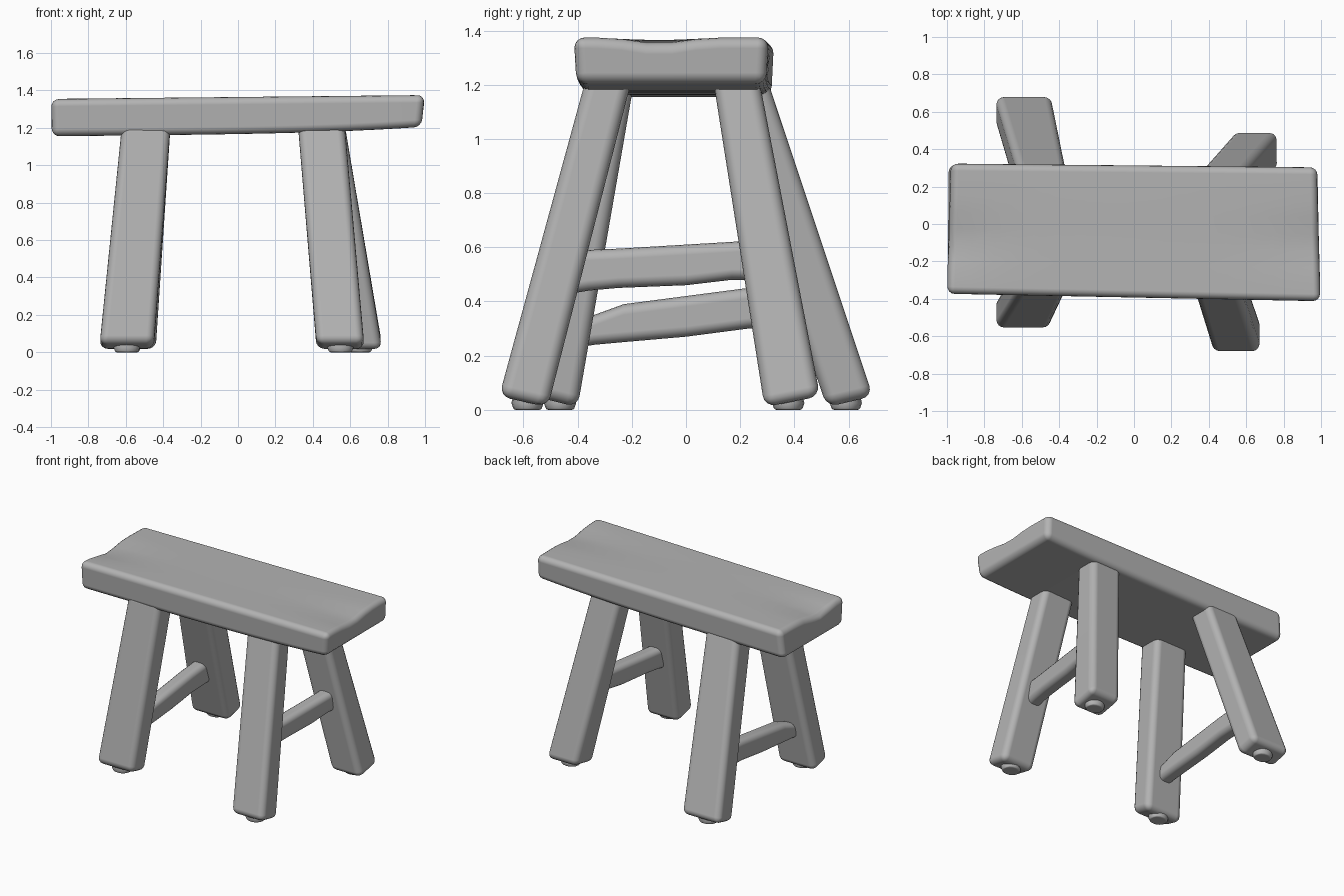
import bpy, bmesh, math
from mathutils import Vector

if "Cube" in bpy.data.objects:
    bpy.data.objects.remove(bpy.data.objects["Cube"])

wood = bpy.data.materials.new("plain grey")
wood.diffuse_color = (0.45, 0.45, 0.45, 1)
wood.use_nodes = True
wood.node_tree.nodes["Principled BSDF"].inputs["Base Color"].default_value = wood.diffuse_color


def lerp(a, b, t):
    return a + (b - a) * t


def loft(name, rings, bevel):
    """Skin a list of closed rings, cap the ends and round the sharp edges."""
    bm = bmesh.new()
    loops = [[bm.verts.new(p) for p in ring] for ring in rings]
    n = len(loops[0])
    for a, b in zip(loops, loops[1:]):
        for i in range(n):
            j = (i + 1) % n
            bm.faces.new((a[i], a[j], b[j], b[i]))
    bm.faces.new(loops[0])
    bm.faces.new(loops[-1])
    bmesh.ops.recalc_face_normals(bm, faces=bm.faces)
    for f in bm.faces:
        f.smooth = True
    mesh = bpy.data.meshes.new(name)
    bm.to_mesh(mesh)
    bm.free()
    mesh.materials.append(wood)
    ob = bpy.data.objects.new(name, mesh)
    bpy.context.collection.objects.link(ob)
    mod = ob.modifiers.new("rounding", 'BEVEL')
    mod.width = bevel
    mod.segments = 4
    mod.limit_method = 'ANGLE'
    mod.angle_limit = math.radians(40)
    mod.harden_normals = True
    return ob


# Seat: thick plank, slightly tapered, with a worn hollow at each end
def seat():
    rings = []
    for k in range(17):
        t = k / 16
        front, back = lerp(-0.375, -0.415, t), lerp(0.325, 0.305, t)
        low = 1.155 + 0.02 * t + 0.03 * t ** 4
        ring = []
        for i in range(9):
            y = lerp(front, back, i / 8)
            v = i / 8
            x = lerp(lerp(-1.0, -0.975, v), lerp(1.0, 0.98, v), t)
            wear = 0.035 * math.exp(-t / 0.1) + 0.025 * math.exp(-(1 - t) / 0.15)
            z = lerp(1.355, 1.375, t) - wear * math.exp(-((y + 0.1) / 0.12) ** 2)
            ring.append((x, y, z))
        xb = lerp(-0.995, 0.98, t)
        ring += [(xb, back - 0.01, low), (xb, front + 0.01, low)]
        rings.append(ring)
    loft("seat", rings, 0.04)


# Legs: splayed rounded posts, each with a small peg under the foot
def leg(name, top, bottom):
    side = 1 if bottom[2] > 0 else -1
    rings = []
    for k in range(7):
        t = k / 6
        x0, x1, y0, y1 = (lerp(b, a, t) for a, b in zip(top, bottom))
        z = lerp(0.03, 1.22, t)
        tilt = 0.02 * (1 - t) * side
        rings.append([(x0, y0, z - tilt), (x1, y0, z - tilt),
                      (x1, y1, z + tilt), (x0, y1, z + tilt)])
    loft(name, rings, 0.042)
    cx, cy = (bottom[0] + bottom[1]) / 2, (bottom[2] + bottom[3]) / 2 - side * 0.015
    peg = []
    for z, r in ((0.0, 0.06), (0.025, 0.07), (0.08, 0.055)):
        peg.append([(cx + r * math.cos(a), cy + 0.85 * r * math.sin(a), z)
                    for a in (i * math.tau / 16 for i in range(16))])
    loft(name + "_foot_peg", peg, 0.008)


# Rails: (y, low z, high z) stations along the bar
def rail(name, x_front, x_back, stations, half):
    rings = []
    y_a, y_b = stations[0][0], stations[-1][0]
    for y, lo, hi in stations:
        x = lerp(x_front, x_back, (y - y_a) / (y_b - y_a))
        rings.append([(x - half, y, lo), (x + half, y, lo),
                      (x + half, y, hi), (x - half, y, hi)])
    loft(name, rings, 0.038)


seat()
# extents: x min, x max, y min, y max
leg("front_left_leg", (-0.62, -0.36, -0.37, -0.19), (-0.74, -0.45, -0.56, -0.40))
leg("front_right_leg", (0.32, 0.57, -0.37, -0.20), (0.42, 0.675, -0.69, -0.51))
leg("back_left_leg", (-0.62, -0.36, 0.11, 0.30), (-0.74, -0.44, 0.52, 0.69))
leg("back_right_leg", (0.33, 0.57, 0.10, 0.27), (0.53, 0.77, 0.29, 0.495))

rail("left_rail", -0.57, -0.57,
     [(-0.46, 0.22, 0.33), (-0.34, 0.24, 0.35), (-0.23, 0.25, 0.39),
      (0.0, 0.27, 0.42), (0.23, 0.30, 0.45), (0.46, 0.31, 0.47)], 0.055)
rail("right_rail", 0.50, 0.56,
     [(-0.48, 0.42, 0.60), (-0.36, 0.44, 0.59), (-0.25, 0.45, 0.595),
      (0.0, 0.46, 0.61), (0.17, 0.48, 0.62), (0.29, 0.48, 0.63)], 0.055)
